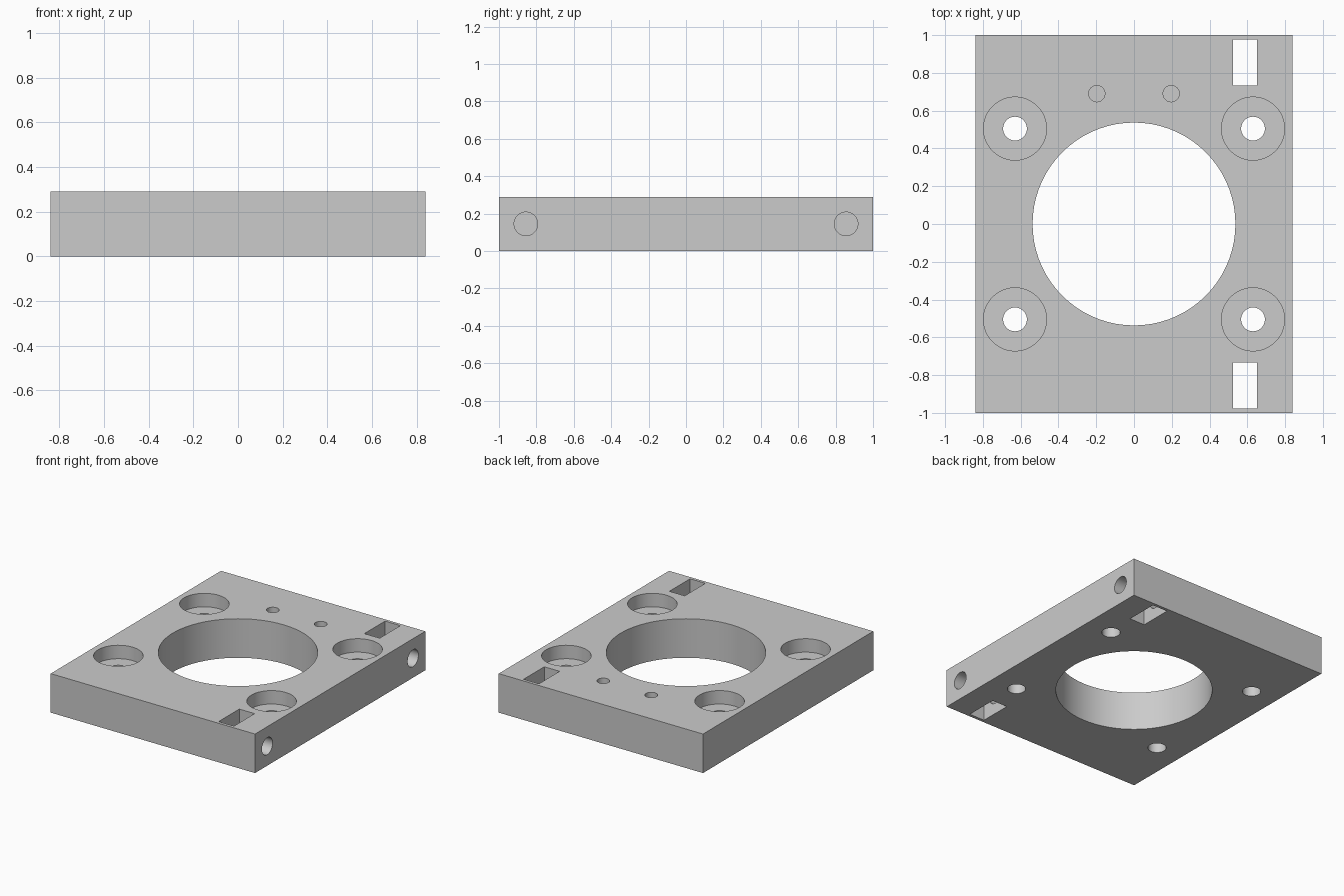
import bpy
from math import pi

cube = bpy.data.objects.get("Cube")
if cube:
    bpy.data.objects.remove(cube, do_unlink=True)

WIDTH, LENGTH, THICK = 1.68, 2.0, 0.29
OVER = 0.05  # extra cutter length beyond the surface


def box(name, size, loc):
    bpy.ops.mesh.primitive_cube_add(size=1, location=loc)
    ob = bpy.context.object
    ob.name = name
    ob.scale = size
    bpy.ops.object.transform_apply(location=False, rotation=False, scale=True)
    return ob


def cylinder(name, radius, depth, loc, rot=(0, 0, 0), sides=48):
    bpy.ops.mesh.primitive_cylinder_add(vertices=sides, radius=radius, depth=depth,
                                        location=loc, rotation=rot)
    ob = bpy.context.object
    ob.name = name
    return ob


def drill_down(name, radius, x, y, bottom, sides=48):
    """Vertical hole from the top surface down to the given height."""
    top = THICK + OVER
    return cylinder(name, radius, top - bottom, (x, y, (top + bottom) / 2), sides=sides)


# Base plate
plate = box("mounting_plate", (WIDTH, LENGTH, THICK), (0, 0, THICK / 2))

# Large central bore
cutters = [drill_down("central_bore", 0.537, 0, 0, -OVER, 72)]

# Four counterbored bolt holes
for x in (-0.63, 0.63):
    for y in (-0.505, 0.505):
        cutters.append(drill_down("counterbore", 0.167, x, y, THICK - 0.1))
        cutters.append(drill_down("bolt_hole", 0.063, x, y, -OVER))

# Two small blind holes near the back
for x in (-0.197, 0.197):
    cutters.append(drill_down("pin_hole", 0.043, x, 0.69, 0.1))

# Nut slots, each crossed by a blind side hole
for y in (-0.856, 0.856):
    cutters.append(box("nut_slot", (0.126, 0.243, THICK + 2 * OVER), (0.588, y, THICK / 2)))
    inner, outer = 0.4, WIDTH / 2 + OVER
    cutters.append(cylinder("side_hole", 0.063, outer - inner,
                            ((inner + outer) / 2, y, THICK / 2), (0, pi / 2, 0)))

# Cut every hole, then remove the cutters
bpy.ops.object.select_all(action="DESELECT")
plate.select_set(True)
bpy.context.view_layer.objects.active = plate
for cutter in cutters:
    cutter.hide_render = True
    mod = plate.modifiers.new("cut", "BOOLEAN")
    mod.operation = "DIFFERENCE"
    mod.solver = "EXACT"
    mod.object = cutter
    bpy.ops.object.modifier_apply(modifier=mod.name)
    bpy.data.objects.remove(cutter, do_unlink=True)

# Single grey finish
grey = bpy.data.materials.new("plain_grey")
grey.use_nodes = True
colour = (0.6, 0.6, 0.6, 1)
grey.diffuse_color = colour
grey.node_tree.nodes["Principled BSDF"].inputs["Base Color"].default_value = colour
plate.data.materials.clear()
plate.data.materials.append(grey)
for face in plate.data.polygons:
    face.material_index = 0

bpy.ops.object.shade_smooth_by_angle(angle=pi / 6)
